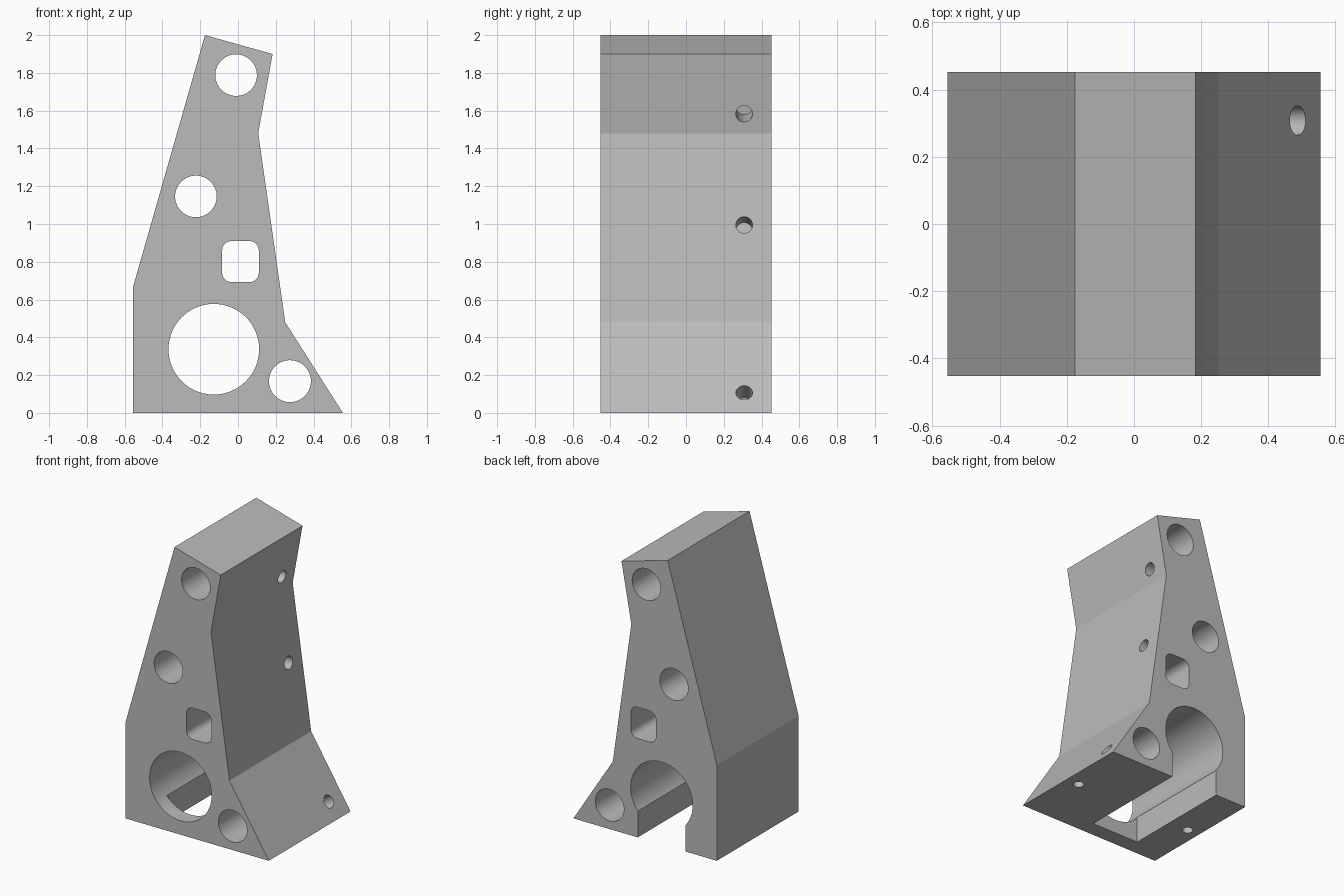
import bpy, bmesh, math
from mathutils import Vector

cube = bpy.data.objects.get("Cube")
if cube:
    bpy.data.objects.remove(cube, do_unlink=True)

HALF = 0.452  # half the depth of the block

grey = bpy.data.materials.new("plain grey")
grey.use_nodes = True
colour = (0.5, 0.5, 0.5, 1)
grey.diffuse_color = colour
grey.node_tree.nodes["Principled BSDF"].inputs["Base Color"].default_value = colour


def prism(name, points, y0, y1):
    """Extrude an outline in the xz plane from y0 to y1."""
    bm = bmesh.new()
    face = bm.faces.new([bm.verts.new((x, y0, z)) for x, z in points])
    ext = bmesh.ops.extrude_face_region(bm, geom=[face])
    moved = [v for v in ext["geom"] if isinstance(v, bmesh.types.BMVert)]
    bmesh.ops.translate(bm, verts=moved, vec=(0, y1 - y0, 0))
    bmesh.ops.recalc_face_normals(bm, faces=bm.faces)
    mesh = bpy.data.meshes.new(name)
    bm.to_mesh(mesh)
    bm.free()
    obj = bpy.data.objects.new(name, mesh)
    bpy.context.collection.objects.link(obj)
    mesh.materials.append(grey)
    return obj


def arc(cx, cz, r, start, end, n):
    angles = [math.radians(start + (end - start) * i / n) for i in range(n + 1)]
    return [(cx + r * math.cos(a), cz + r * math.sin(a)) for a in angles]


def drill(name, mouth, direction, radius, depth):
    """Cylinder cutter that enters at mouth and goes depth along direction."""
    d = Vector(direction).normalized()
    over = 0.05
    bpy.ops.mesh.primitive_cylinder_add(
        vertices=32, radius=radius, depth=depth + over,
        location=Vector(mouth) + d * (depth - over) / 2,
        rotation=d.to_track_quat("Z", "Y").to_euler())
    obj = bpy.context.object
    obj.name = name
    obj.data.materials.append(grey)
    return obj


# Main block
outline = [(-0.555, 0), (0.555, 0), (0.25, 0.48), (0.107, 1.48),
           (0.183, 1.9), (-0.175, 2), (-0.555, 0.67)]
body = prism("bracket_body", outline, -HALF, HALF)
cutters = []

# Round holes from front to back
for x, z, r in [(-0.01, 1.788, 0.11), (-0.223, 1.146, 0.11),
                (0.275, 0.168, 0.111), (-0.128, 0.337, 0.24)]:
    cutters.append(prism("round_hole", arc(x, z, r, 0, 360, 64)[:-1], -1, 1))

# Rounded square hole
window = []
for sx, sz, start in [(1, 1, 0), (-1, 1, 90), (-1, -1, 180), (1, -1, 270)]:
    window += arc(0.013 + sx * 0.047, 0.801 + sz * 0.059, 0.05, start, start + 90, 8)
cutters.append(prism("square_hole", window, -1, 1))

# Slot under the large hole, closed by the front wall
slot = [(-0.312, -0.1), (0.057, -0.1), (0.057, 0.3), (-0.312, 0.3)]
cutters.append(prism("slot", slot, -0.34, 1))

# Blind holes square to the sloping side faces
for i, z, depth in [(1, 0.107, 0.12), (2, 0.995, 0.22), (3, 1.583, 0.22)]:
    (xa, za), (xb, zb) = outline[i], outline[i + 1]
    x = xa + (xb - xa) * (z - za) / (zb - za)
    cutters.append(drill("side_hole", (x, 0.308, z), (za - zb, 0, xb - xa), 0.044, depth))

# Blind holes in the underside
for x in (-0.463, 0.455):
    cutters.append(drill("base_hole", (x, -0.015, 0), (0, 0, 1), 0.035, 0.09))

# Cut everything and clean up
bpy.ops.object.select_all(action="DESELECT")
bpy.context.view_layer.objects.active = body
body.select_set(True)
for cutter in cutters:
    cutter.hide_render = True
    mod = body.modifiers.new("cut", "BOOLEAN")
    mod.operation = "DIFFERENCE"
    mod.solver = "EXACT"
    mod.object = cutter
    bpy.ops.object.modifier_apply(modifier=mod.name)
    bpy.data.objects.remove(cutter, do_unlink=True)
bpy.ops.object.shade_smooth_by_angle(angle=math.radians(20))
# Keep the shallow bends between the flat faces crisp
for edge in body.data.edges:
    a, b = (body.data.vertices[i].co for i in edge.vertices)
    if abs(a.y - b.y) > 1.9 * HALF and any(
            math.hypot(a.x - x, a.z - z) < 0.001 for x, z in outline):
        edge.use_edge_sharp = True
